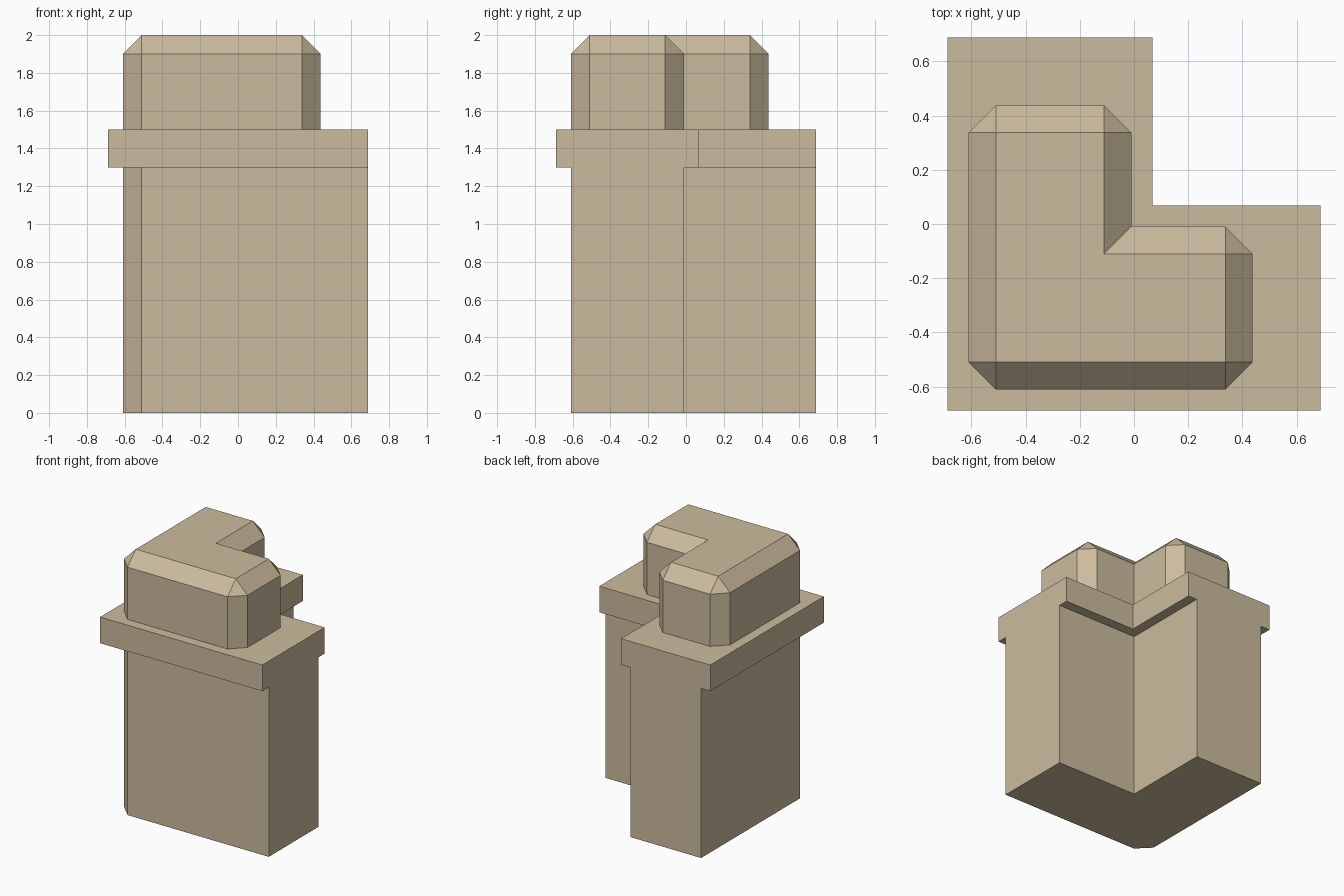
import bpy, bmesh
from mathutils import Vector

if "Cube" in bpy.data.objects:
    bpy.data.objects.remove(bpy.data.objects["Cube"])

CUT = 0.10      # bevel width
INNER = 3       # index of the concave corner in an L outline


def ell(outer, end, inner):
    """Counter-clockwise L outline; index 0 is the outer corner."""
    return [Vector(p) for p in ((outer, outer), (end, outer), (end, inner),
                                (inner, inner), (inner, end), (outer, end))]


def corner_points(pts, chamfered):
    """For each corner: one point, or two where the corner is chamfered."""
    groups = []
    for i, p in enumerate(pts):
        if i in chamfered:
            a = (pts[i - 1] - p).normalized() * CUT
            b = (pts[(i + 1) % len(pts)] - p).normalized() * CUT
            groups.append([p + a, p + b])
        else:
            groups.append([p])
    return groups


def make_block(name, pts, z0, z1, chamfered=(), cap=None):
    """Extrude an outline; cap=(outline, z) adds a sloped bevel on top."""
    bm = bmesh.new()
    groups = corner_points(pts, chamfered)
    low = [bm.verts.new((*p, z0)) for g in groups for p in g]
    high_groups = [[bm.verts.new((*p, z1)) for p in g] for g in groups]
    high = [v for g in high_groups for v in g]
    n = len(low)
    for i in range(n):
        j = (i + 1) % n
        bm.faces.new((low[i], low[j], high[j], high[i]))
    bm.faces.new(low[::-1])
    if cap:
        top = [bm.verts.new((*p, cap[1])) for p in cap[0]]
        for i, g in enumerate(high_groups):
            j = (i + 1) % len(top)
            bm.faces.new((g[-1], high_groups[j][0], top[j], top[i]))
            if len(g) == 2:
                bm.faces.new((g[0], g[1], top[i]))
        bm.faces.new(top)
    else:
        bm.faces.new(high)
    bmesh.ops.recalc_face_normals(bm, faces=bm.faces)
    mesh = bpy.data.meshes.new(name)
    bm.to_mesh(mesh)
    bm.free()
    obj = bpy.data.objects.new(name, mesh)
    bpy.context.collection.objects.link(obj)
    mat = bpy.data.materials.get("sandstone") or bpy.data.materials.new("sandstone")
    mat.diffuse_color = (0.60, 0.50, 0.34, 1)
    mat.use_nodes = True
    mat.node_tree.nodes["Principled BSDF"].inputs["Base Color"].default_value = mat.diffuse_color
    mesh.materials.append(mat)
    return obj


# Wall corner with one chamfered outer edge
make_block("wall_corner", ell(-0.61, 0.688, -0.01), 0, 1.3, chamfered=(0,))

# Overhanging ledge
make_block("ledge", ell(-0.688, 0.688, 0.068), 1.3, 1.5)

# Bevelled battlement block on top
make_block("battlement", ell(-0.61, 0.438, -0.01), 1.5, 2.0 - CUT,
           chamfered=[i for i in range(6) if i != INNER],
           cap=(ell(-0.61 + CUT, 0.438 - CUT, -0.01 - CUT), 2.0))
